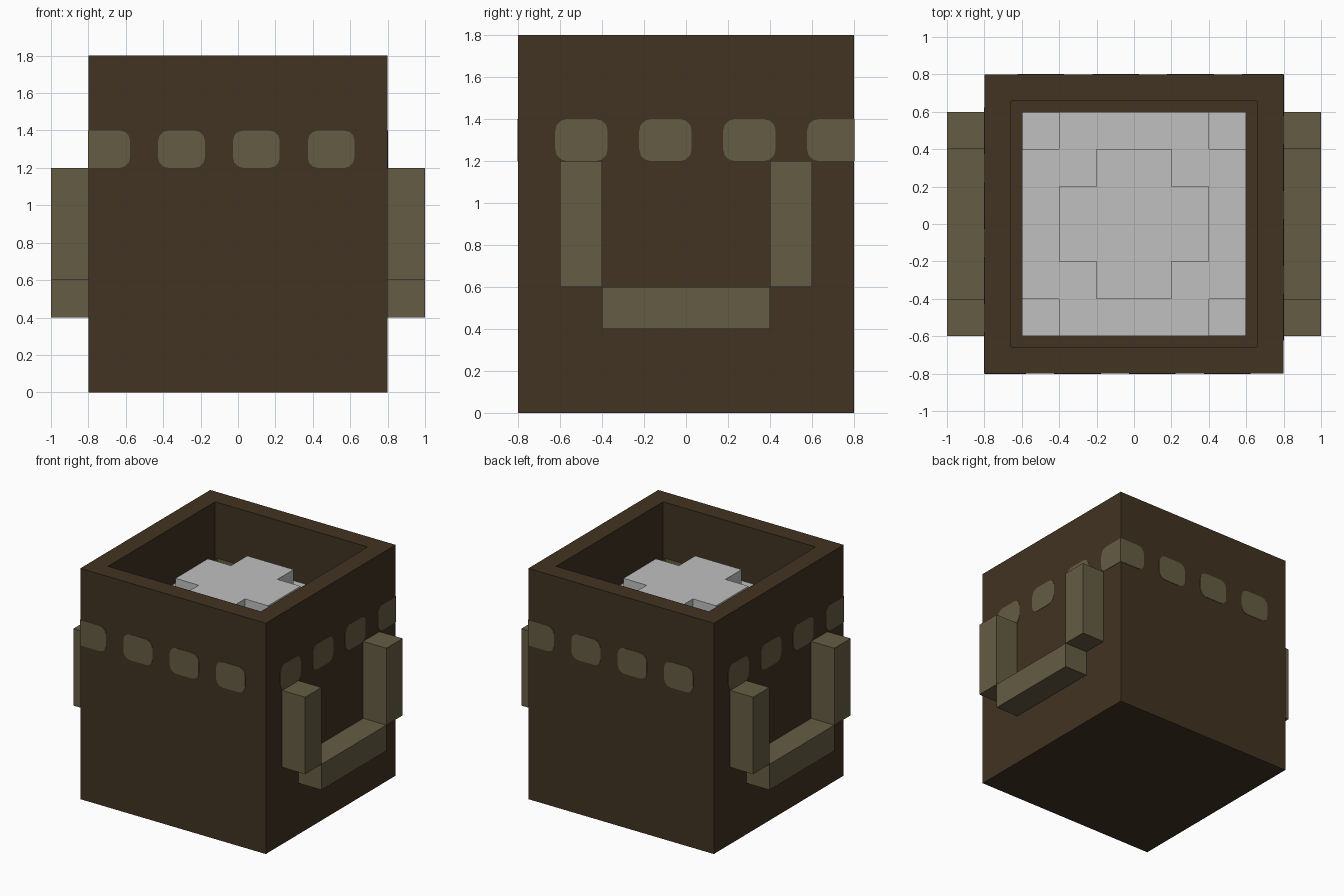
import bpy, bmesh, math

cube = bpy.data.objects.get("Cube")
if cube:
    bpy.data.objects.remove(cube, do_unlink=True)


def material(name, rgb):
    lin = [((c / 255 + 0.055) / 1.055) ** 2.4 for c in rgb]
    m = bpy.data.materials.new(name)
    m.use_nodes = True
    m.diffuse_color = (*lin, 1)
    m.node_tree.nodes["Principled BSDF"].inputs["Base Color"].default_value = (*lin, 1)
    return m


BROWN = material("dark brown", (65, 51, 33))
TAN = material("olive tan", (101, 92, 68))
PALE = material("pale grey", (192, 192, 192))


def finish(bm, name, mat):
    bmesh.ops.recalc_face_normals(bm, faces=bm.faces)
    mesh = bpy.data.meshes.new(name)
    bm.to_mesh(mesh)
    bm.free()
    mesh.materials.append(mat)
    obj = bpy.data.objects.new(name, mesh)
    bpy.context.collection.objects.link(obj)


def prism(name, outline, z0, z1, mat):
    """Extrude a flat xy outline from z0 up to z1."""
    bm = bmesh.new()
    base = bm.faces.new([bm.verts.new((x, y, z0)) for x, y in outline])
    new = bmesh.ops.extrude_face_region(bm, geom=[base], use_keep_orig=True)["geom"]
    tops = [v for v in new if isinstance(v, bmesh.types.BMVert)]
    bmesh.ops.translate(bm, verts=tops, vec=(0, 0, z1 - z0))
    finish(bm, name, mat)


def rect(x0, x1, y0, y1):
    return [(x0, y0), (x1, y0), (x1, y1), (x0, y1)]


def plus(a, b):
    """Plus-shaped outline: arms reach a, notches start at b."""
    corner = [(a, b), (b, b), (b, a)]
    pts = []
    for _ in range(4):
        pts += corner
        corner = [(-y, x) for x, y in corner]
    return pts


# Square pot: a block with its top inset and pushed down
HALF, INNER, HEIGHT, FLOOR = 0.8, 0.6, 1.8, 0.2
bm = bmesh.new()
bmesh.ops.create_cube(bm, size=1)
for v in bm.verts:
    v.co = (v.co.x * 2 * HALF, v.co.y * 2 * HALF, (v.co.z + 0.5) * HEIGHT)
top = max(bm.faces, key=lambda f: f.calc_center_median().z)
bmesh.ops.inset_region(bm, faces=[top], thickness=HALF - INNER)
cavity = bmesh.ops.extrude_face_region(bm, geom=[top])["geom"]
bmesh.ops.translate(bm, vec=(0, 0, FLOOR - HEIGHT),
                    verts=[v for v in cavity if isinstance(v, bmesh.types.BMVert)])
if top.is_valid:
    bm.faces.remove(top)
finish(bm, "pot", BROWN)

# Stepped heap of contents
prism("contents_base", rect(-INNER, INNER, -INNER, INNER), FLOOR, 1.2, PALE)
prism("contents_middle", plus(0.6, 0.4), 1.2, 1.4, PALE)
prism("contents_top", plus(0.4, 0.2), 1.4, 1.6, PALE)

# Handles on both sides
for side, s in (("left", 1), ("right", -1)):
    x0, x1 = sorted((s * HALF, s * 1.0))
    prism(side + "_handle_bar", rect(x0, x1, -0.4, 0.4), 0.4, 0.6, TAN)
    for end, y in (("front", -0.6), ("back", 0.4)):
        prism(f"{side}_handle_{end}_post", rect(x0, x1, y, y + 0.2), 0.6, 1.2, TAN)


# Band of rounded spots, wrapping two opposite corners
SPOT_W, LOW, HIGH, R, THICK = 0.25, 1.2, 1.4, 0.055, 0.003


def spot_outline(start, limit):
    u0, u1 = max(start, -limit), start + SPOT_W
    pts = []
    for i, (u, z) in enumerate([(u1, HIGH), (u0, HIGH), (u0, LOW), (u1, LOW)]):
        if u == u0 and start < -limit:
            pts.append((u, z))       # square where it folds round the corner
            continue
        cu = u - R if u == u1 else u + R
        cz = z - R if z == HIGH else z + R
        for k in range(4):
            a = math.pi / 2 * (i + k / 3)
            pts.append((cu + R * math.cos(a), cz + R * math.sin(a)))
    return pts


def spots(name, starts, limit, thick, place):
    bm = bmesh.new()
    for start in starts:
        pts = spot_outline(start, limit)
        rings = [[bm.verts.new((*place(u, d), z)) for u, z in pts]
                 for d in (limit, limit + thick)]
        for ring in rings:
            bm.faces.new(ring)
        for i in range(len(pts)):
            bm.faces.new((rings[0][i - 1], rings[0][i], rings[1][i], rings[1][i - 1]))
    finish(bm, name, TAN)


outer_starts = [-0.827 + 0.4 * k for k in range(4)]
outside = {
    "front": lambda u, d: (u, -d),
    "back": lambda u, d: (-u, d),
    "left": lambda u, d: (d, -u),
    "right": lambda u, d: (-d, u),
}
inside = {
    "back": lambda u, d: (u, d),
    "front": lambda u, d: (-u, -d),
    "right": lambda u, d: (-d, -u),
    "left": lambda u, d: (d, u),
}
for side, place in outside.items():
    spots(side + "_spots", outer_starts, HALF, THICK, place)
for side, place in inside.items():
    spots(side + "_inner_spot", [-0.627], INNER, -THICK, place)
